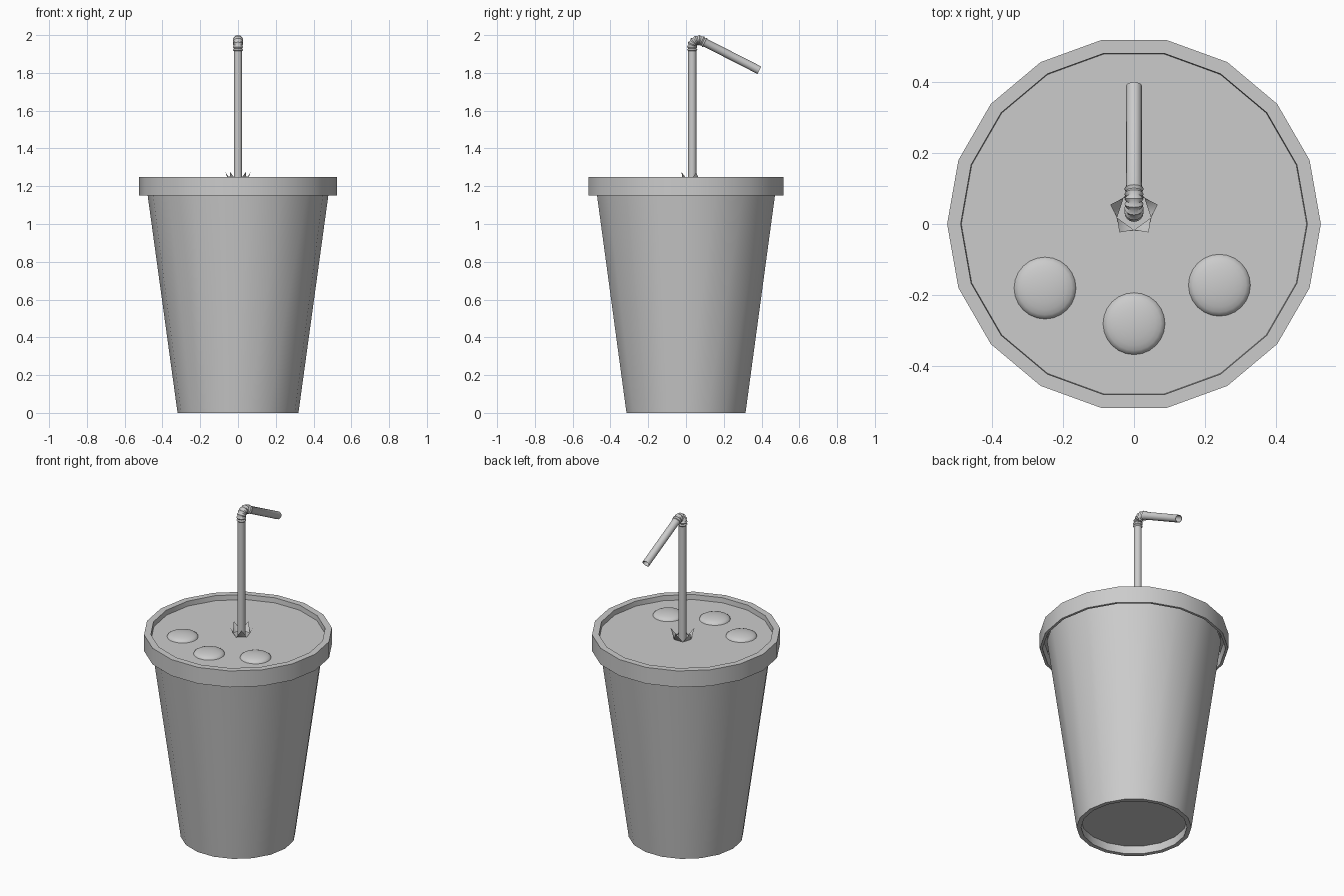
import bpy, bmesh
from math import sin, cos, pi, radians

if "Cube" in bpy.data.objects:
    bpy.data.objects.remove(bpy.data.objects["Cube"])

SIDES = 18
HOLE = (0.0, 0.033)     # straw position on the lid
PLATE_Z = 1.22


def finish(bm, name, angle=30, recalc=True):
    if recalc:
        bmesh.ops.recalc_face_normals(bm, faces=bm.faces[:])
    me = bpy.data.meshes.new(name)
    bm.to_mesh(me)
    bm.free()
    ob = bpy.data.objects.new(name, me)
    bpy.context.collection.objects.link(ob)
    bpy.ops.object.select_all(action='DESELECT')
    ob.select_set(True)
    bpy.context.view_layer.objects.active = ob
    bpy.ops.object.shade_smooth_by_angle(angle=radians(angle))
    return ob


def ring(bm, r, z, n=SIDES, centre=(0, 0), start=0.0):
    return [bm.verts.new((centre[0] + r * cos(start + 2 * pi * i / n),
                          centre[1] + r * sin(start + 2 * pi * i / n), z)) for i in range(n)]


def skin(bm, rings):
    for a, b in zip(rings, rings[1:]):
        n = len(a)
        for i in range(n):
            j = (i + 1) % n
            bm.faces.new((a[i], a[j], b[j], b[i]))


# cup: tapered wall with a recessed base
bm = bmesh.new()
rings = [ring(bm, r, z) for r, z in
         [(0.297, 0.05), (0.295, 0.0), (0.32, 0.0), (0.485, 1.2)]]
skin(bm, rings)
bm.faces.new(rings[0][::-1])
finish(bm, "cup")

# lid: raised rim around a plate with a five-sided straw hole
bm = bmesh.new()
rings = [ring(bm, r, z) for r, z in
         [(0.505, 1.21), (0.51, 1.15), (0.525, 1.15), (0.525, 1.25), (0.487, 1.25), (0.485, PLATE_Z)]]
skin(bm, rings)
hole = ring(bm, 0.05, PLATE_Z, 5, HOLE, radians(54))
inner = rings[-1]
edges = [bm.edges.new((hole[i], hole[(i + 1) % 5])) for i in range(5)]
edges += [bm.edges.get((inner[i], inner[(i + 1) % SIDES])) for i in range(SIDES)]
bmesh.ops.triangle_fill(bm, use_beauty=True, edges=edges)
finish(bm, "lid")

# torn flaps bent up around the straw
bm = bmesh.new()
base = ring(bm, 0.05, PLATE_Z, 5, HOLE, radians(54))
tips = ring(bm, 0.07, 1.275, 5, HOLE, radians(90))
for i in range(5):
    bm.faces.new((base[i], base[(i + 1) % 5], tips[i]))
finish(bm, "straw_hole_flaps", recalc=False)

# three press-in domes
for k, c in enumerate([(-0.25, -0.18), (0.0, -0.28), (0.24, -0.172)]):
    bm = bmesh.new()
    rings = [ring(bm, 0.087 * cos(t * pi / 12), PLATE_Z + 0.025 * sin(t * pi / 12), 24, c)
             for t in range(6)]
    skin(bm, rings)
    top = bm.verts.new((c[0], c[1], PLATE_Z + 0.025))
    for i in range(24):
        bm.faces.new((rings[-1][i], rings[-1][(i + 1) % 24], top))
    finish(bm, f"lid_dome_{k + 1}", 60)

# bendy straw: straight stem, ribbed elbow, short drooping arm
R, RIB, BEND, TURN = 0.022, 0.027, 0.035, radians(117)
Y0, Z0 = HOLE[1], 1.938
path = [(Y0, 0.1, 0, R), (Y0, 1.915, 0, R), (Y0, 1.922, 0, RIB), (Y0, 1.93, 0, R)]
for i in range(11):
    a = TURN * i / 10
    path.append((Y0 + BEND * (1 - cos(a)), Z0 + BEND * sin(a), a, R if i % 2 else RIB))
ey, ez = path[-1][:2]
for d, r in [(0.008, R), (0.016, RIB), (0.024, R), (0.342, R), (0.342, 0.019), (0.03, 0.019)]:
    path.append((ey + d * sin(TURN), ez + d * cos(TURN), TURN, r))

bm = bmesh.new()
rings = []
for y, z, a, r in path:
    rings.append([bm.verts.new((r * cos(t), y + r * sin(t) * cos(a), z - r * sin(t) * sin(a)))
                  for t in [2 * pi * i / 16 for i in range(16)]])
skin(bm, rings)
finish(bm, "straw", 35)
